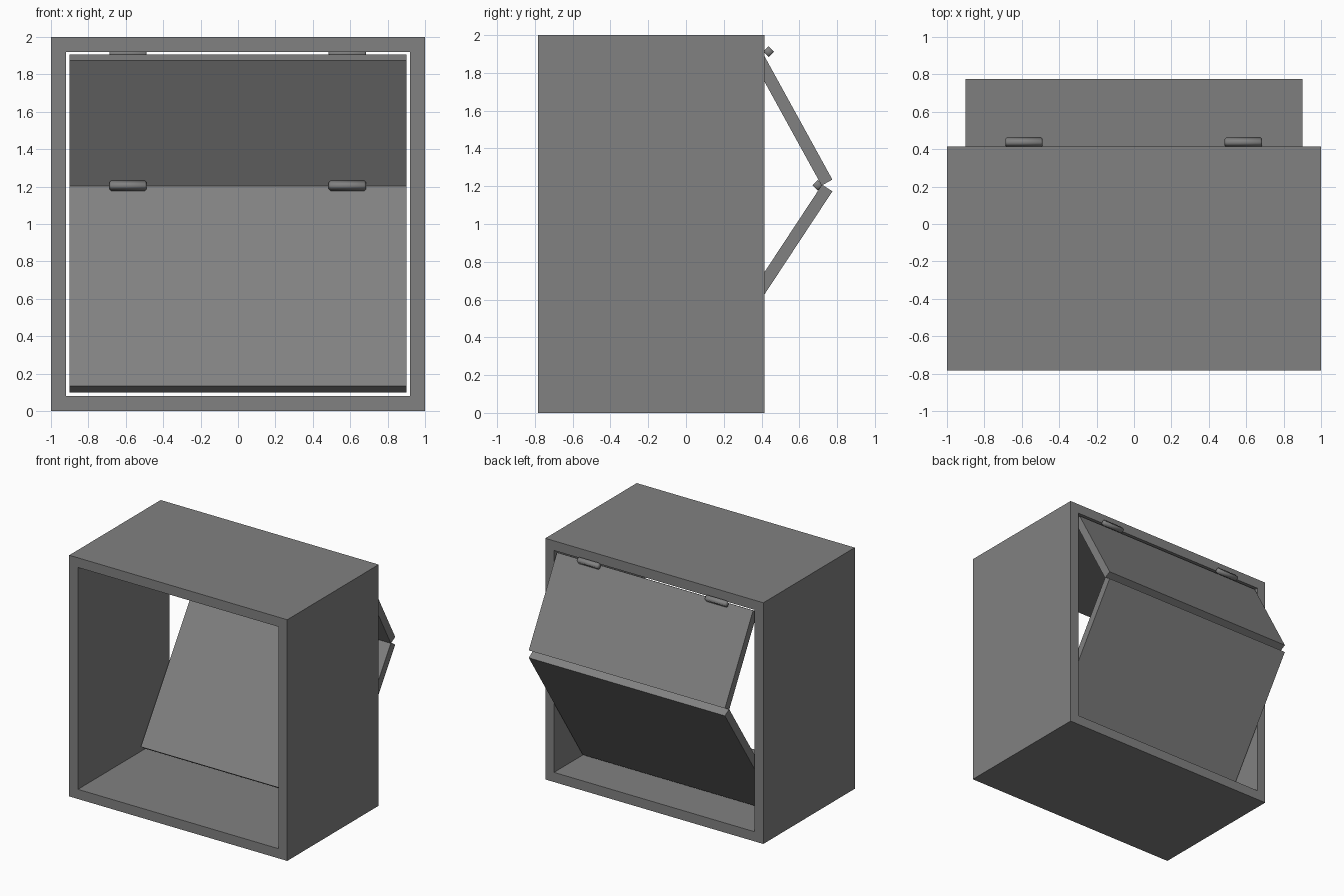
import bpy, bmesh
from mathutils import Vector

cube = bpy.data.objects.get("Cube")
if cube:
    bpy.data.objects.remove(cube, do_unlink=True)

grey = bpy.data.materials.new("plain grey")
grey.use_nodes = True
colour = (0.22, 0.22, 0.22, 1)
grey.diffuse_color = colour
grey.node_tree.nodes["Principled BSDF"].inputs["Base Color"].default_value = colour


def finish(name, bm, smooth=False):
    bmesh.ops.recalc_face_normals(bm, faces=bm.faces)
    mesh = bpy.data.meshes.new(name)
    for f in bm.faces:
        f.smooth = smooth
    bm.to_mesh(mesh)
    bm.free()
    mesh.materials.append(grey)
    obj = bpy.data.objects.new(name, mesh)
    bpy.context.collection.objects.link(obj)
    return obj


def loft(bm, rings, closed=False):
    """Skin a list of vertex rings, joining last to first if closed."""
    rings = [[bm.verts.new(p) for p in ring] for ring in rings]
    n = len(rings[0])
    pairs = list(zip(rings, rings[1:])) + ([(rings[-1], rings[0])] if closed else [])
    for a, b in pairs:
        for i in range(n):
            j = (i + 1) % n
            bm.faces.new((a[i], a[j], b[j], b[i]))
    if not closed:
        bm.faces.new(rings[0])
        bm.faces.new(rings[-1])


# Open box: a square tube running front to back
def square(half, y):
    return [(sx * half, y, 1 + sz * half) for sx, sz in ((-1, -1), (1, -1), (1, 1), (-1, 1))]


front, back = -0.783, 0.415
bm = bmesh.new()
loft(bm, [square(1, front), square(1, back), square(0.92, back), square(0.92, front)], True)
finish("box_frame", bm)


# Door panels: a slab given by its outer fold corner, run direction and length
def panel(name, corner, run, length, outward, thick=0.065):
    c = Vector((0, *corner))
    d = Vector((0, *run)).normalized() * length
    n = Vector((0, *outward)).normalized() * thick
    profile = [c, c + d, c + d - n, c - n]
    bm = bmesh.new()
    loft(bm, [[p + Vector((x, 0, 0)) for p in profile] for x in (-0.9, 0.9)])
    finish(name, bm)


panel("upper_door_panel", (0.775, 1.235), (-0.482, 0.876), 0.766, (0.876, 0.482))
panel("lower_door_panel", (0.775, 1.173), (-0.55, -0.835), 1.287, (0.835, -0.55))


# Hinge barrels: four-sided pins with tapered ends
def hinge(name, x, y, z):
    rings = []
    for dx, r in ((-0.1, 0.018), (-0.09, 0.028), (0.09, 0.028), (0.1, 0.018)):
        rings.append([(x + dx, y + r * a, z + r * b)
                      for a, b in ((1, 0), (0, 1), (-1, 0), (0, -1))])
    bm = bmesh.new()
    loft(bm, rings)
    finish(name, bm, smooth=True)


for side, x in (("right", -0.588), ("left", 0.585)):
    hinge(side + "_top_hinge", x, 0.437, 1.912)
    hinge(side + "_fold_hinge", x, 0.697, 1.205)
